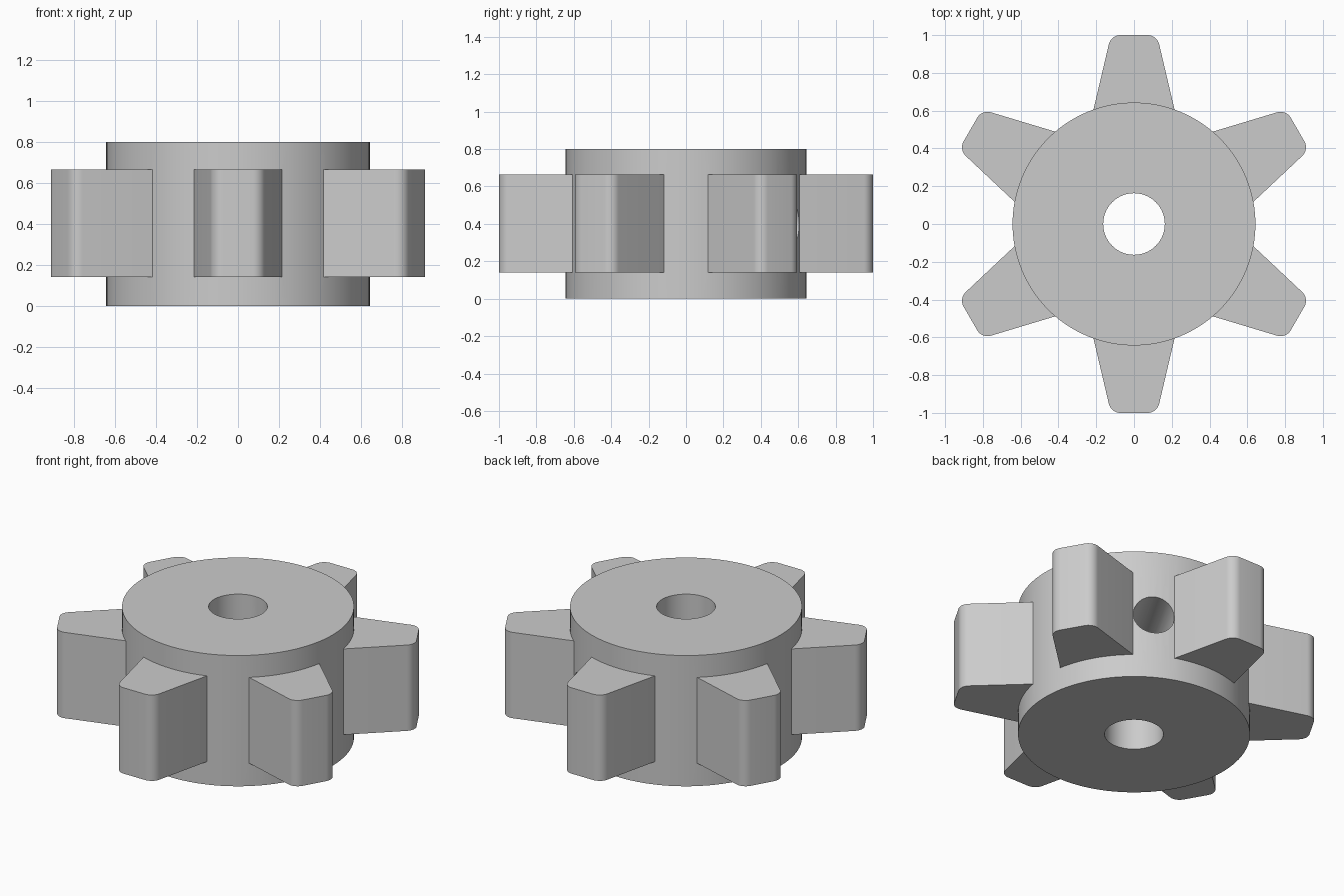
import bpy, bmesh, math
from mathutils import Matrix, Vector

if "Cube" in bpy.data.objects:
    bpy.data.objects.remove(bpy.data.objects["Cube"], do_unlink=True)

HEIGHT = 0.8
HUB_R, BORE_R, SCREW_R = 0.643, 0.163, 0.115
TOOTH_Z0, TOOTH_Z1 = 0.14, 0.665
TIP_HALF, TIP_ROUND, SLOPE = 0.122, 0.063, 0.235
ROOT = 0.5

steel = bpy.data.materials.new("plain_grey")
steel.use_nodes = True
GREY = (0.6, 0.6, 0.6, 1)
steel.diffuse_color = GREY
steel.node_tree.nodes["Principled BSDF"].inputs["Base Color"].default_value = GREY


def new_object(name, bm):
    bmesh.ops.recalc_face_normals(bm, faces=bm.faces)
    mesh = bpy.data.meshes.new(name)
    bm.to_mesh(mesh)
    bm.free()
    mesh.materials.append(steel)
    obj = bpy.data.objects.new(name, mesh)
    bpy.context.collection.objects.link(obj)
    return obj


def cylinder(name, radius, depth, sides, matrix):
    bm = bmesh.new()
    bmesh.ops.create_cone(bm, cap_ends=True, segments=sides, radius1=radius,
                          radius2=radius, depth=depth, matrix=matrix)
    return new_object(name, bm)


def tooth_profile():
    """Tapered outline along +x with rounded tip corners."""
    lean = math.atan(SLOPE)
    sweep = math.pi / 2 - lean
    centre = Vector((1 - TIP_ROUND, TIP_HALF - TIP_ROUND * math.tan(sweep / 2)))
    steps = 8
    upper = []
    for i in range(steps + 1):
        a = sweep * i / steps
        upper.append(centre + TIP_ROUND * Vector((math.cos(a), math.sin(a))))
    upper.append(Vector((ROOT, TIP_HALF + (1 - ROOT) * SLOPE)))
    lower = [Vector((p.x, -p.y)) for p in reversed(upper)]
    return upper + lower


def tooth(name, angle):
    bm = bmesh.new()
    face = bm.faces.new([bm.verts.new((p.x, p.y, TOOTH_Z0)) for p in tooth_profile()])
    top = bmesh.ops.extrude_face_region(bm, geom=[face])["geom"]
    bmesh.ops.translate(bm, vec=(0, 0, TOOTH_Z1 - TOOTH_Z0),
                        verts=[v for v in top if isinstance(v, bmesh.types.BMVert)])
    bmesh.ops.rotate(bm, verts=bm.verts, cent=(0, 0, 0),
                     matrix=Matrix.Rotation(angle, 3, "Z"))
    return new_object(name, bm)


def combine(target, other, operation):
    """Apply a boolean and discard the helper."""
    mod = target.modifiers.new(operation.lower(), "BOOLEAN")
    mod.operation = operation
    mod.solver = "EXACT"
    mod.object = other
    bpy.context.view_layer.objects.active = target
    bpy.ops.object.modifier_apply(modifier=mod.name)
    bpy.data.objects.remove(other, do_unlink=True)


# Hub with six teeth
middle = Matrix.Translation((0, 0, HEIGHT / 2))
gear = cylinder("toothed_hub", HUB_R, HEIGHT, 96, middle)
for i in range(6):
    combine(gear, tooth("tooth", math.radians(30 + 60 * i)), "UNION")

# Central bore
combine(gear, cylinder("bore_cutter", BORE_R, HEIGHT * 2, 64, middle), "DIFFERENCE")

# Radial set-screw hole in one gap, reaching the bore
reach = 0.8
screw = (middle @ Matrix.Rotation(math.radians(60), 4, "Z")
         @ Matrix.Translation((reach / 2, 0, 0)) @ Matrix.Rotation(math.pi / 2, 4, "Y"))
combine(gear, cylinder("screw_hole_cutter", SCREW_R, reach, 48, screw), "DIFFERENCE")

bpy.ops.object.select_all(action="DESELECT")
gear.select_set(True)
bpy.context.view_layer.objects.active = gear
bpy.ops.object.shade_smooth_by_angle(angle=math.radians(25))
